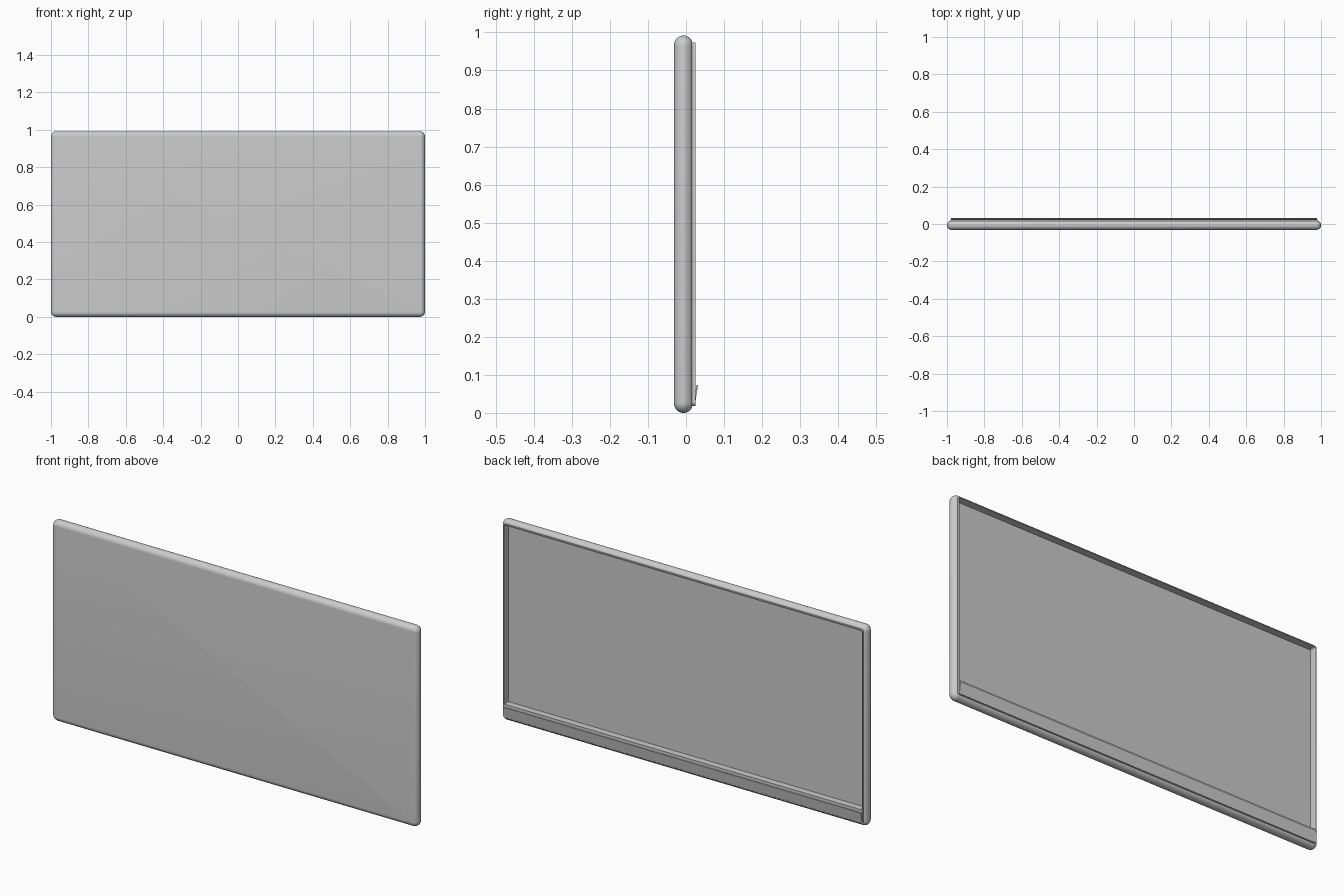
import bpy, bmesh, math

cube = bpy.data.objects.get("Cube")
if cube:
    bpy.data.objects.remove(cube, do_unlink=True)

WIDTH, HEIGHT = 2.0, 0.992
EDGE = 0.025                 # radius of the rounded edge
MID_Y = -0.0065              # centre of the rounded edge
FRONT_Y, RIM_Y, FLOOR_Y = MID_Y - EDGE, 0.0245, -0.01
RIM, OPENING = 0.018, 0.022  # insets of the rear rim and its opening

grey = bpy.data.materials.new("neutral grey")
grey.use_nodes = True
colour = (0.6, 0.6, 0.6, 1)
grey.diffuse_color = colour
grey.node_tree.nodes["Principled BSDF"].inputs["Base Color"].default_value = colour


def finish(name, bm):
    """Turn a bmesh into a smooth-shaded grey object."""
    bmesh.ops.recalc_face_normals(bm, faces=bm.faces[:])
    mesh = bpy.data.meshes.new(name)
    bm.to_mesh(mesh)
    bm.free()
    obj = bpy.data.objects.new(name, mesh)
    bpy.context.collection.objects.link(obj)
    mesh.materials.append(grey)
    bpy.ops.object.select_all(action="DESELECT")
    obj.select_set(True)
    bpy.context.view_layer.objects.active = obj
    bpy.ops.object.shade_smooth_by_angle(angle=math.radians(35))
    return obj


def rounded_ring(bm, inset, y, steps=6):
    """Rounded rectangle in the xz plane, drawn in from the outline."""
    r = max(0.028 - inset, 0.003)
    cx, cz = WIDTH / 2 - inset - r, HEIGHT / 2 - inset - r
    ring = []
    for q, (sx, sz) in enumerate([(1, 1), (-1, 1), (-1, -1), (1, -1)]):
        for i in range(steps + 1):
            a = math.pi / 2 * (q + i / steps)
            ring.append(bm.verts.new((sx * cx + r * math.cos(a), y,
                                      HEIGHT / 2 + sz * cz + r * math.sin(a))))
    return ring


def extruded_strip(name, profile, half):
    """Extrude a (y, z) profile along x."""
    bm = bmesh.new()
    ends = [[bm.verts.new((x, y, z)) for y, z in profile] for x in (-half, half)]
    for end in ends:
        bm.faces.new(end)
    n = len(profile)
    for i in range(n):
        j = (i + 1) % n
        bm.faces.new((ends[0][i], ends[0][j], ends[1][j], ends[1][i]))
    return finish(name, bm)


# Shell: flat front, rounded edge, thin rear rim and recessed back panel
section = []
for i in range(15):
    a = math.radians(-90 + 155 * i / 14)
    section.append((EDGE * (1 - math.cos(a)), MID_Y + EDGE * math.sin(a)))
section += [(RIM, section[-1][1]), (RIM, RIM_Y), (OPENING, RIM_Y), (OPENING, FLOOR_Y)]

bm = bmesh.new()
rings = [rounded_ring(bm, inset, y) for inset, y in section]
for lower, upper in zip(rings, rings[1:]):
    for i in range(len(lower)):
        j = (i + 1) % len(lower)
        bm.faces.new((lower[i], lower[j], upper[j], upper[i]))
bm.faces.new(rings[0])
bm.faces.new(rings[-1])
finish("panel_shell", bm)

# Ledge closing the bottom of the recess
inner = WIDTH / 2 - OPENING
extruded_strip("bottom_ledge", [(FLOOR_Y, 0.021), (0.023, 0.021),
                                (0.023, 0.085), (FLOOR_Y, 0.085)], inner)

# Lip leaning outwards along the bottom
extruded_strip("tray_lip", [(0.020, 0.020), (0.0235, 0.020),
                            (0.0315, 0.073), (0.0275, 0.073)], inner)
